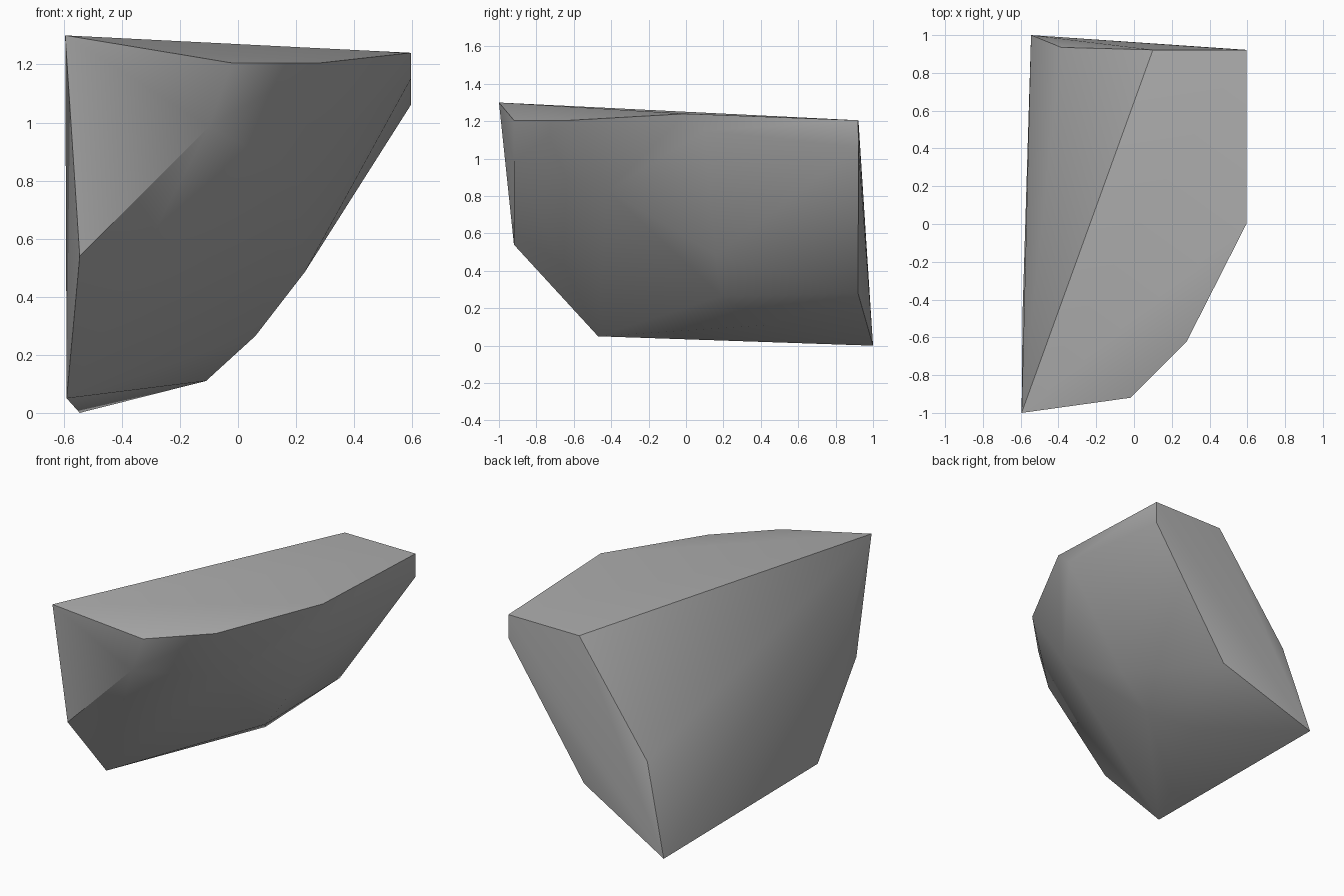
import bpy
import bmesh
import math

# Remove the default object if the scene has it
default = bpy.data.objects.get("Cube")
if default:
    bpy.data.objects.remove(default, do_unlink=True)


def make_material(name, colour):
    material = bpy.data.materials.new(name)
    material.use_nodes = True
    material.diffuse_color = colour
    shader = material.node_tree.nodes["Principled BSDF"]
    shader.inputs["Base Color"].default_value = colour
    return material


def make_chunk(name, corners, material, sharp_angle):
    """Wrap a convex stone skin around its corner points."""
    bm = bmesh.new()
    for corner in corners:
        bm.verts.new(corner)
    hull = bmesh.ops.convex_hull(bm, input=bm.verts[:])
    loose = [v for v in bm.verts if not v.link_faces]
    bmesh.ops.delete(bm, geom=loose, context="VERTS")
    bmesh.ops.recalc_face_normals(bm, faces=bm.faces[:])
    mesh = bpy.data.meshes.new(name)
    bm.to_mesh(mesh)
    bm.free()
    mesh.materials.append(material)
    chunk = bpy.data.objects.new(name, mesh)
    bpy.context.collection.objects.link(chunk)
    bpy.ops.object.select_all(action="DESELECT")
    chunk.select_set(True)
    bpy.context.view_layer.objects.active = chunk
    bpy.ops.object.shade_smooth_by_angle(angle=math.radians(sharp_angle))
    return chunk


# Rim of the flat top, from the tall front corner round to the back
top_rim = [
    (-.595, -1, 1.3), (-.02, -.92, 1.205), (.28, -.62, 1.205),
    (.595, 0, 1.24), (.595, .92, 1.205), (.1, .922, 1.205),
]

# Corners of the chipped front facet
front_chip = [(-.1, -.92, .985), (-.545, -.92, .54)]

# Corners of the rounded flank
flank = [
    (.595, .1, 1.15), (.2, -.42, .83), (.23, .16, .485), (.06, .19, .265),
]

# Corners of the upright back facet
back_facet = [(.595, .922, 1.06), (.067, .92, .28), (-.385, .935, .545)]

# Corners of the narrow underside
underside = [(-.59, -.47, .05), (-.11, .43, .11), (-.545, 1, 0)]

stone_grey = make_material("stone_grey", (.42, .42, .42, 1))
make_chunk("rock_chunk", top_rim + front_chip + flank + back_facet + underside,
           stone_grey, 40)
